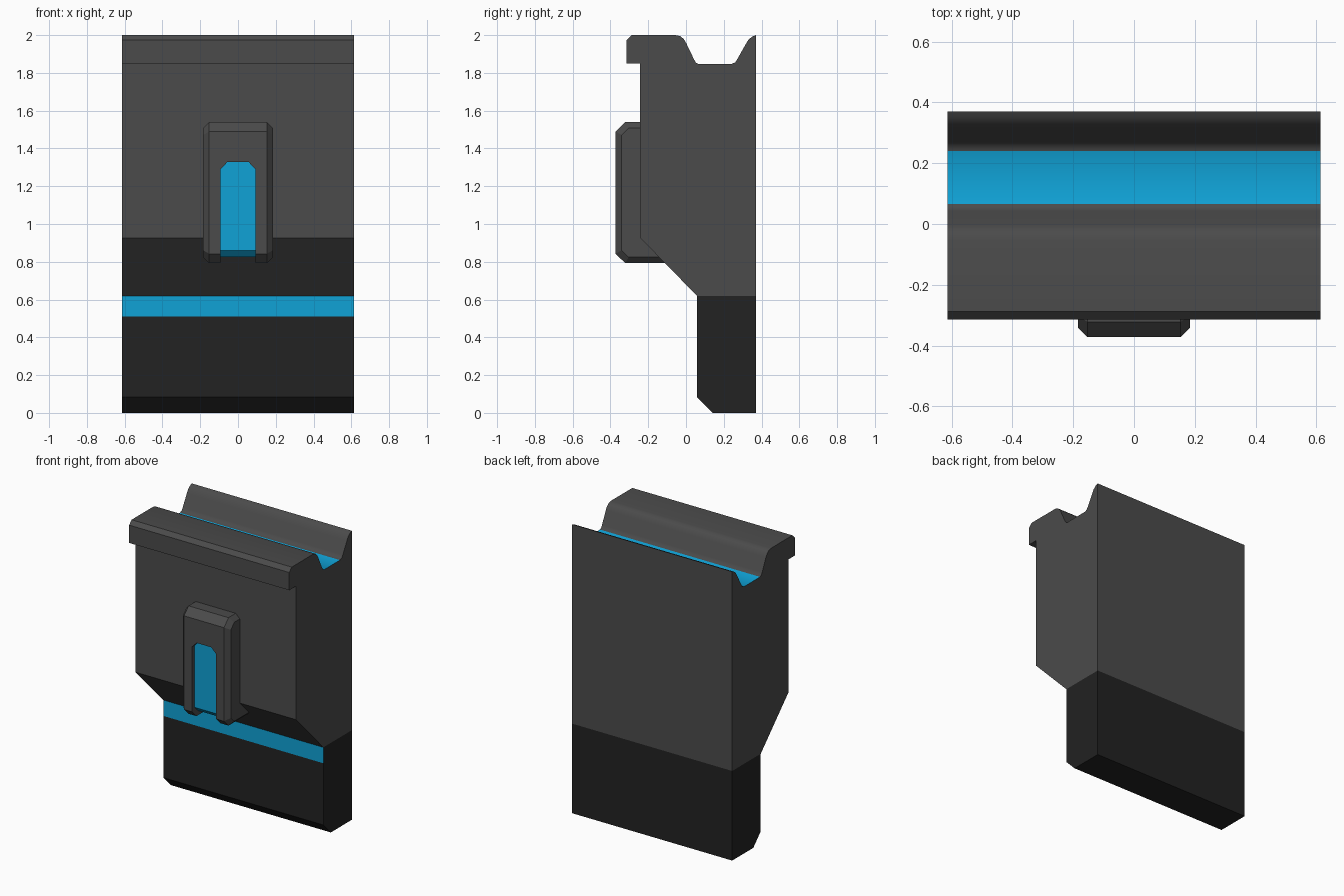
import bpy, bmesh, math

if "Cube" in bpy.data.objects:
    bpy.data.objects.remove(bpy.data.objects["Cube"])


def material(name, rgb):
    m = bpy.data.materials.new(name)
    m.diffuse_color = (*rgb, 1)
    m.use_nodes = True
    m.node_tree.nodes["Principled BSDF"].inputs["Base Color"].default_value = m.diffuse_color
    return m


GREY = material("dark grey", (0.07, 0.07, 0.07))
BLACK = material("near black", (0.016, 0.016, 0.016))
BLUE = material("bright blue", (0.005, 0.36, 0.67))


def loft(name, rings, mats, blue_rule=None, drop_rule=None):
    """Join matching rings of 3D points and cap both ends."""
    bm = bmesh.new()
    rows = [[bm.verts.new(p) for p in ring] for ring in rings]
    n = len(rows[0])
    for a, b in zip(rows, rows[1:]):
        for i in range(n):
            j = (i + 1) % n
            bm.faces.new((a[i], a[j], b[j], b[i]))
    bm.faces.new(rows[0])
    bm.faces.new(rows[-1])
    bmesh.ops.recalc_face_normals(bm, faces=bm.faces)
    bm.normal_update()
    for f in bm.faces:
        if blue_rule and blue_rule(f.normal, f.calc_center_median()):
            f.material_index = 1
    if drop_rule:
        drop = [f for f in bm.faces if drop_rule(f.normal, f.calc_center_median())]
        bmesh.ops.delete(bm, geom=drop, context='FACES_ONLY')
    me = bpy.data.meshes.new(name)
    bm.to_mesh(me)
    bm.free()
    for m in mats:
        me.materials.append(m)
    ob = bpy.data.objects.new(name, me)
    bpy.context.collection.objects.link(ob)
    return ob


def section(x, profile):
    return [(x, y, z) for y, z in profile]


def smooth(ob):
    bpy.ops.object.select_all(action='DESELECT')
    ob.select_set(True)
    bpy.context.view_layer.objects.active = ob
    bpy.ops.object.shade_smooth_by_angle(angle=math.radians(35))


W = 0.613     # half width of the whole body
JOINT = 0.62  # height where the grey body meets the black foot

# Upper body: grooved top, front lip, sloped underside
body_profile = [
    (0.37, JOINT), (0.37, 2.0), (0.35, 1.992), (0.33, 1.975), (0.315, 1.95),
    (0.27, 1.87), (0.26, 1.855), (0.24, 1.847), (0.065, 1.847), (0.052, 1.855),
    (0.043, 1.87), (0.0, 1.96), (-0.013, 1.98), (-0.03, 1.994), (-0.055, 2.0),
    (-0.288, 2.0), (-0.315, 1.973), (-0.315, 1.85), (-0.243, 1.85),
    (-0.243, 0.927), (0.058, JOINT)]
body = loft("upper_body", [section(-W, body_profile), section(W, body_profile)],
            [GREY, BLUE],
            blue_rule=lambda n, c: n.z > 0.95 and c.z < 1.9,
            drop_rule=lambda n, c: n.z < -0.9 and c.z < 0.7)
smooth(body)

# Lower foot: blue stripe across the top of its front
foot_profile = [(0.37, JOINT), (0.058, JOINT), (0.058, 0.51), (0.058, 0.083),
                (0.14, 0.0), (0.37, 0.0)]
loft("lower_foot", [section(-W, foot_profile), section(W, foot_profile)],
     [BLACK, BLUE],
     blue_rule=lambda n, c: n.y < -0.9 and c.z > 0.51,
     drop_rule=lambda n, c: n.z > 0.9)


# Front clip: chamfered block, its side faces inset by the chamfer
def clip_profile(d):
    return [(-0.08, 1.54 - d), (-0.322 + d * 0.6, 1.54 - d), (-0.372 + d, 1.49 - d * 0.6),
            (-0.372 + d, 0.842 + d * 0.6), (-0.322 + d * 0.6, 0.793 + d), (-0.08, 0.793 + d)]


inner, outer = clip_profile(0.031), clip_profile(0)
clip = loft("front_clip", [section(-0.184, inner), section(-0.153, outer),
                           section(0.153, outer), section(0.184, inner)], [GREY])

# Slot through the clip
slot = [(-0.093, 0.6), (0.093, 0.6), (0.093, 1.29), (0.056, 1.328),
        (-0.056, 1.328), (-0.093, 1.29)]
cutter = loft("slot_cutter", [[(x, y, z) for x, z in slot] for y in (-0.6, 0.1)], [GREY])
cutter.hide_render = True
cutter.hide_viewport = True
cut = clip.modifiers.new("slot", 'BOOLEAN')
cut.operation = 'DIFFERENCE'
cut.solver = 'EXACT'
cut.object = cutter

# Blue insert sunk in the slot
insert_profile = [(-0.09, 1.4)] + [(-0.341, 1.4)] + inner[3:5] + [(-0.09, inner[5][1])]
loft("slot_insert", [section(-0.095, insert_profile), section(0.095, insert_profile)], [BLUE])
